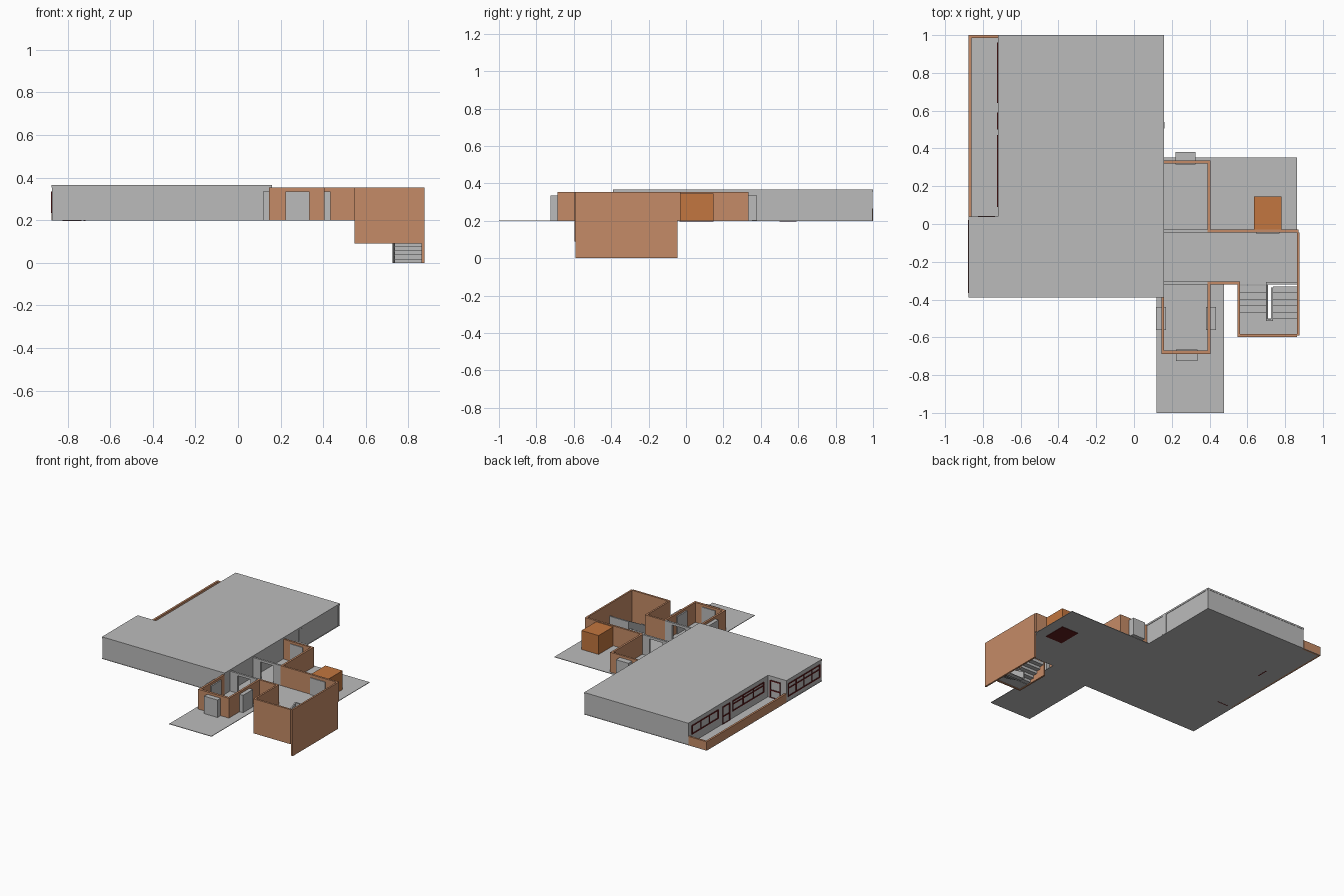
import bpy, bmesh

if "Cube" in bpy.data.objects:
    bpy.data.objects.remove(bpy.data.objects["Cube"])


def material(name, rgb):
    m = bpy.data.materials.new(name)
    m.diffuse_color = (*rgb, 1)
    m.use_nodes = True
    m.node_tree.nodes["Principled BSDF"].inputs["Base Color"].default_value = m.diffuse_color
    return m


GREY = material("concrete_grey", (0.50, 0.50, 0.50))
BROWN = material("brick_brown", (0.56, 0.26, 0.135))
ORANGE = material("shaft_orange", (0.54, 0.18, 0.05))
RED = material("frame_dark_red", (0.12, 0.012, 0.012))


def prism(name, pts, axis, lo, hi, mat):
    """Extrude a closed 2D outline along x or z between lo and hi."""
    def place(p, d):
        return (d, p[0], p[1]) if axis == "x" else (p[0], p[1], d)
    bm = bmesh.new()
    face = bm.faces.new([bm.verts.new(place(p, lo)) for p in pts])
    ext = bmesh.ops.extrude_face_region(bm, geom=[face])
    shift = (hi - lo, 0, 0) if axis == "x" else (0, 0, hi - lo)
    bmesh.ops.translate(bm, vec=shift,
                        verts=[v for v in ext["geom"] if isinstance(v, bmesh.types.BMVert)])
    bmesh.ops.recalc_face_normals(bm, faces=bm.faces)
    me = bpy.data.meshes.new(name)
    bm.to_mesh(me)
    bm.free()
    me.materials.append(mat)
    ob = bpy.data.objects.new(name, me)
    bpy.context.collection.objects.link(ob)
    return ob


def box(name, x0, x1, y0, y1, z0, z1, mat):
    return prism(name, [(x0, y0), (x1, y0), (x1, y1), (x0, y1)], "z", z0, z1, mat)


F, T, R = 0.202, 0.353, 0.366      # floor level, wall top, roof top

# Floor slab with terraces, leaving the stairwell open
prism("floor_slab", [(-0.875, -0.39), (0.12, -0.39), (0.12, -1), (0.476, -1), (0.476, -0.32),
                     (0.87, -0.32), (0.87, -0.045), (0.864, -0.045), (0.864, 0.352),
                     (0.16, 0.352), (0.16, 1), (-0.875, 1)], "z", 0.198, F, GREY)

# Main block: roof with balcony notch, and outer walls
prism("main_roof", [(-0.875, -0.39), (0.16, -0.39), (0.16, 1), (-0.72, 1),
                    (-0.72, 0.04), (-0.875, 0.04)], "z", T, R, GREY)
for name, x0, x1, y0, y1 in [
        ("main_front_wall", -0.873, 0.158, -0.388, -0.373),
        ("main_back_wall", -0.72, 0.158, 0.983, 0.998),
        ("main_right_wall", 0.143, 0.157, -0.373, 0.983),
        ("main_left_wall", -0.873, -0.858, -0.373, 0.025),
        ("balcony_end_wall", -0.873, -0.72, 0.023, 0.038),
        ("balcony_inner_wall", -0.72, -0.705, 0.023, 0.983)]:
    box(name, x0, x1, y0, y1, F, T, GREY)
box("right_wall_pilaster", 0.15, 0.161, 0.505, 0.54, F, T, GREY)

# Balcony parapet
box("balcony_parapet_side", -0.875, -0.86, 0.04, 1, 0.198, 0.266, BROWN)
box("balcony_parapet_end", -0.86, -0.72, 0.985, 1, 0.198, 0.266, BROWN)


# Dark red window and door frames on walls that face -x
def frame(name, x, y0, y1, z0, z1, cols, rails=()):
    w = 0.008
    for i in range(cols + 1):
        y = y0 + (y1 - y0 - w) * i / cols
        box(name + "_upright", x - 0.004, x + 0.004, y, y + w, z0, z1, RED)
    for z in (z0, z1 - w, *rails):
        box(name + "_rail", x - 0.004, x + 0.004, y0, y1, z, z + w, RED)


frame("balcony_window_north", -0.721, 0.64, 0.96, 0.265, 0.335, 3)
frame("balcony_door", -0.721, 0.50, 0.59, 0.197, 0.335, 1, (0.255,))
frame("balcony_window_south", -0.721, 0.09, 0.47, 0.255, 0.335, 3, (0.305,))
frame("left_window", -0.874, -0.365, 0.02, 0.235, 0.335, 4, (0.295,))

# Door on the balcony end wall, facing +y
for x in (-0.825, -0.743):
    box("end_door_upright", x, x + 0.008, 0.036, 0.043, 0.197, 0.335, RED)
for z in (0.197, 0.255, 0.327):
    box("end_door_rail", -0.825, -0.735, 0.036, 0.043, z, z + 0.008, RED)

# Brick walls of the side wing
for name, x0, x1, y0, y1, z0 in [
        ("north_room_back_wall", 0.16, 0.405, 0.32, 0.335, F),
        ("north_room_right_wall", 0.39, 0.405, -0.03, 0.32, F),
        ("hall_back_wall", 0.39, 0.872, -0.045, -0.03, F),
        ("porch_left_wall", 0.145, 0.16, -0.67, -0.39, F),
        ("porch_front_wall", 0.145, 0.405, -0.688, -0.67, F),
        ("porch_right_wall", 0.39, 0.405, -0.67, -0.305, F),
        ("hall_front_wall", 0.405, 0.56, -0.32, -0.305, F),
        ("stair_left_wall", 0.547, 0.56, -0.582, -0.32, 0.09),
        ("stair_front_wall", 0.547, 0.862, -0.597, -0.582, 0.09),
        ("stair_right_wall", 0.862, 0.875, -0.59, -0.045, 0.0)]:
    box(name, x0, x1, y0, y1, z0, T, BROWN)

# Grey door blocks passing through the brick walls
for name, x0, x1, y0, y1 in [
        ("north_door", 0.22, 0.325, 0.315, 0.38),
        ("porch_front_door", 0.222, 0.335, -0.725, -0.665),
        ("porch_left_door", 0.117, 0.17, -0.56, -0.44),
        ("porch_right_door", 0.38, 0.435, -0.56, -0.44)]:
    box(name, x0, x1, y0, y1, 0.2, 0.335, GREY)

# Grey portals between hall, porch and north room
for name, y in (("north_portal", -0.045), ("porch_portal", -0.32)):
    box(name + "_left", 0.158, 0.22, y, y + 0.015, F, T, GREY)
    box(name + "_right", 0.33, 0.39, y, y + 0.015, F, T, GREY)
    box(name + "_lintel", 0.22, 0.33, y, y + 0.015, 0.335, T, GREY)

# Lift shaft with its base and door
box("lift_shaft", 0.635, 0.78, -0.035, 0.146, 0.199, 0.346, ORANGE)
box("lift_base", 0.635, 0.78, -0.035, 0.146, 0.195, 0.199, RED)
box("lift_door", 0.645, 0.77, -0.051, -0.043, F, 0.33, GREY)

# Two flights of thin stairs around a half landing
N, RISE, GO = 5, 0.02, 0.035
for i in range(N):
    z, y = 0.2 - RISE * (i + 1), -0.325 - GO * i
    box("upper_tread", 0.56, 0.70, y - GO, y, z - 0.004, z, GREY)
    box("upper_riser", 0.56, 0.70, y - 0.004, y, z - 0.004, z + RISE, GREY)
    z, y = 0.1 - RISE * (i + 1), -0.505 + GO * i
    box("lower_tread", 0.735, 0.862, y, y + GO, max(z - 0.004, 0), z + 0.004, GREY)
    box("lower_riser", 0.735, 0.862, y, y + 0.004, z, z + RISE, GREY)
box("stair_landing", 0.56, 0.862, -0.582, -0.5, 0.094, 0.1, GREY)

# Solid balustrades: sloped beside each flight, level at the stairwell edge
prism("upper_balustrade", [(-0.32, 0.195), (-0.32, 0.26), (-0.505, 0.16), (-0.505, 0.095)],
      "x", 0.70, 0.71, GREY)
prism("lower_balustrade", [(-0.335, 0.0), (-0.335, 0.06), (-0.505, 0.16), (-0.505, 0.095)],
      "x", 0.725, 0.735, GREY)
box("landing_balustrade", 0.70, 0.735, -0.513, -0.503, 0.095, 0.16, GREY)
box("stairwell_balustrade", 0.70, 0.862, -0.32, -0.308, F, 0.26, GREY)
